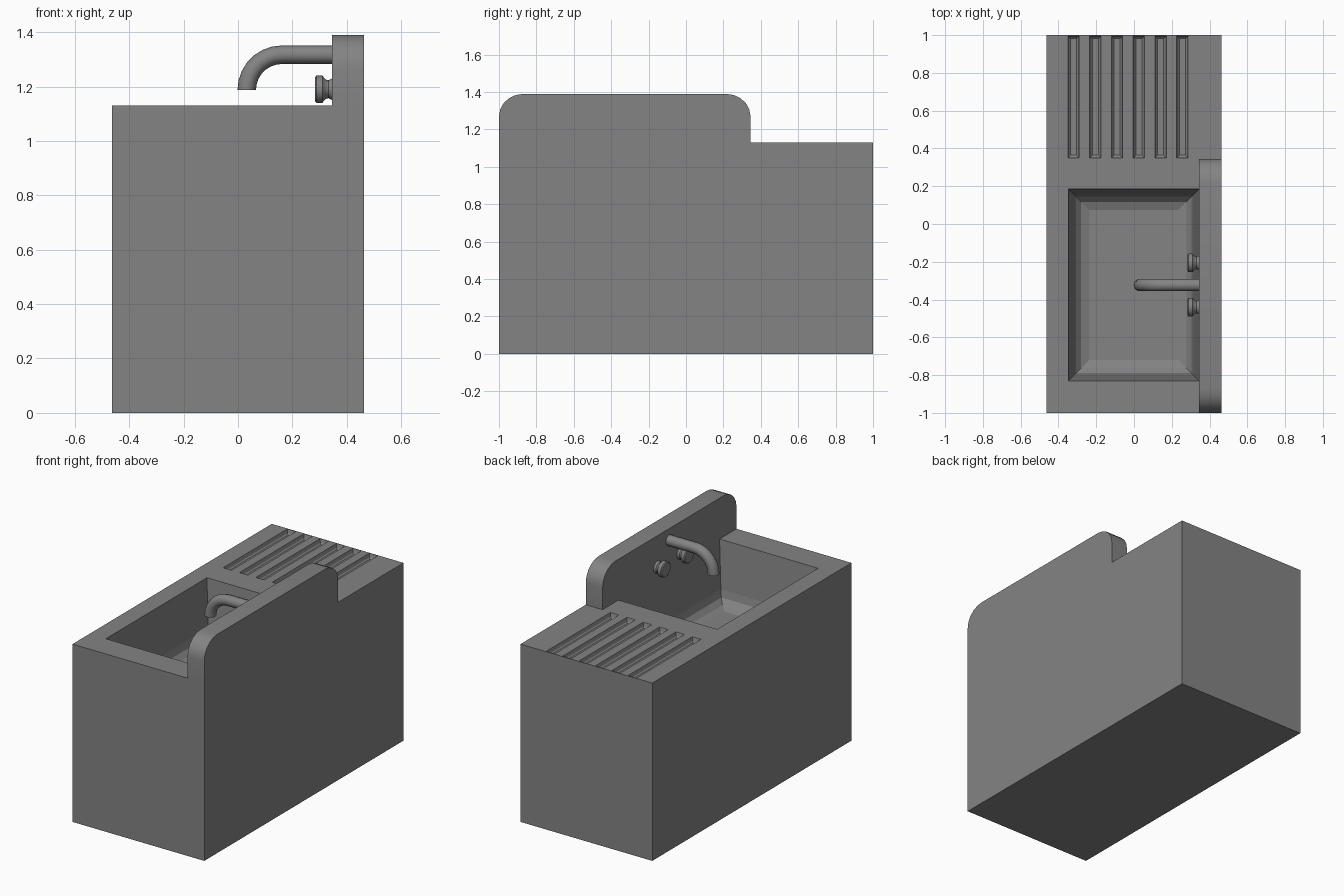
import bpy, bmesh, math
from mathutils import Vector

if "Cube" in bpy.data.objects:
    bpy.data.objects.remove(bpy.data.objects["Cube"])

grey = bpy.data.materials.new("stone grey")
grey.diffuse_color = (0.23, 0.23, 0.23, 1)
grey.use_nodes = True
grey.node_tree.nodes["Principled BSDF"].inputs["Base Color"].default_value = grey.diffuse_color


def loft(bm, rings):
    """Skin a closed solid through a list of point rings."""
    loops = [[bm.verts.new(p) for p in r] for r in rings]
    n = len(loops[0])
    for a, b in zip(loops, loops[1:]):
        for i in range(n):
            bm.faces.new((a[i], a[(i + 1) % n], b[(i + 1) % n], b[i]))
    bm.faces.new(loops[0])
    bm.faces.new(loops[-1])


def make(name, solids, smooth=None):
    bm = bmesh.new()
    for rings in solids:
        loft(bm, rings)
    bmesh.ops.recalc_face_normals(bm, faces=bm.faces)
    me = bpy.data.meshes.new(name)
    bm.to_mesh(me)
    bm.free()
    me.materials.append(grey)
    ob = bpy.data.objects.new(name, me)
    bpy.context.collection.objects.link(ob)
    if smooth:
        bpy.ops.object.select_all(action='DESELECT')
        ob.select_set(True)
        bpy.context.view_layer.objects.active = ob
        bpy.ops.object.shade_smooth_by_angle(angle=math.radians(smooth))
    return ob


def rect(x0, x1, y0, y1, z, inset=0):
    x0, x1, y0, y1 = x0 + inset, x1 - inset, y0 + inset, y1 - inset
    return [(x0, y0, z), (x1, y0, z), (x1, y1, z), (x0, y1, z)]


def circle(centre, u, v, r, n):
    return [centre + r * (math.cos(t) * u + math.sin(t) * v)
            for t in (2 * math.pi * (i + 0.5) / n for i in range(n))]


TOP, WALL = 1.13, 0.345
X, Y, Z = Vector((1, 0, 0)), Vector((0, 1, 0)), Vector((0, 0, 1))

# Block body
body = make("sink_body", [[rect(-0.463, 0.463, -1, 1, 0), rect(-0.463, 0.463, -1, 1, TOP)]])

# Basin with tapered walls and a rounded floor, plus six drain grooves
basin = [rect(-0.348, WALL, -0.83, 0.185, z, i) for i, z in
         ((0, 1.3), (0, TOP), (0.03, 0.83), (0.04, 0.785), (0.068, 0.755), (0.11, 0.74))]
cuts = [basin]
for k in range(6):
    c = -0.32 + k * 0.1152
    cuts.append([rect(c - 0.03, c + 0.03, 0.35, 0.995, z, i) for i, z in
                 ((0, 1.2), (0, TOP), (0.006, 1.108), (0.014, 1.1))])
cutter = make("basin_cutter", cuts)
cutter.hide_render = True
mod = body.modifiers.new("cut", 'BOOLEAN')
mod.operation = 'DIFFERENCE'
mod.solver = 'EXACT'
mod.object = cutter
bpy.context.view_layer.objects.active = body
bpy.ops.object.modifier_apply(modifier=mod.name)
bpy.data.objects.remove(cutter)

# Splashback with rounded upper corners
y0, y1, zt, ry, rz, seg = -1, 0.345, 1.39, 0.13, 0.12, 5
outline = [(y0, TOP)]
for k in range(seg + 1):
    t = math.pi / 2 * k / seg
    outline.append((y0 + ry * (1 - math.cos(t)), zt - rz * (1 - math.sin(t))))
for k in range(seg + 1):
    t = math.pi / 2 * k / seg
    outline.append((y1 - ry * (1 - math.sin(t)), zt - rz * (1 - math.cos(t))))
outline.append((y1, TOP))
make("splashback", [[[(x, y, z) for y, z in outline] for x in (WALL, 0.463)]], 30)

# Curved spout
R, cx, zc, ys = 0.13, 0.162, 1.317, -0.323
rings = [circle(Vector((WALL + 0.01, ys, zc)), Y, Z, 0.034, 10)]
for k in range(8):
    t = math.pi / 2 * k / 7
    out = Vector((-math.sin(t), 0, math.cos(t)))
    rings.append(circle(Vector((cx, ys, zc - R)) + R * out, Y, out, 0.034, 10))
make("spout", [rings], 50)

# Two tap handles turned about the x axis
prof = ((0.283, 0.043), (0.288, 0.05), (0.31, 0.05), (0.322, 0.036),
        (0.332, 0.033), (0.35, 0.042))
for name, y in (("left_tap", -0.44), ("right_tap", -0.206)):
    make(name, [[circle(Vector((x, y, 1.19)), Y, Z, r, 14) for x, r in prof]], 35)
